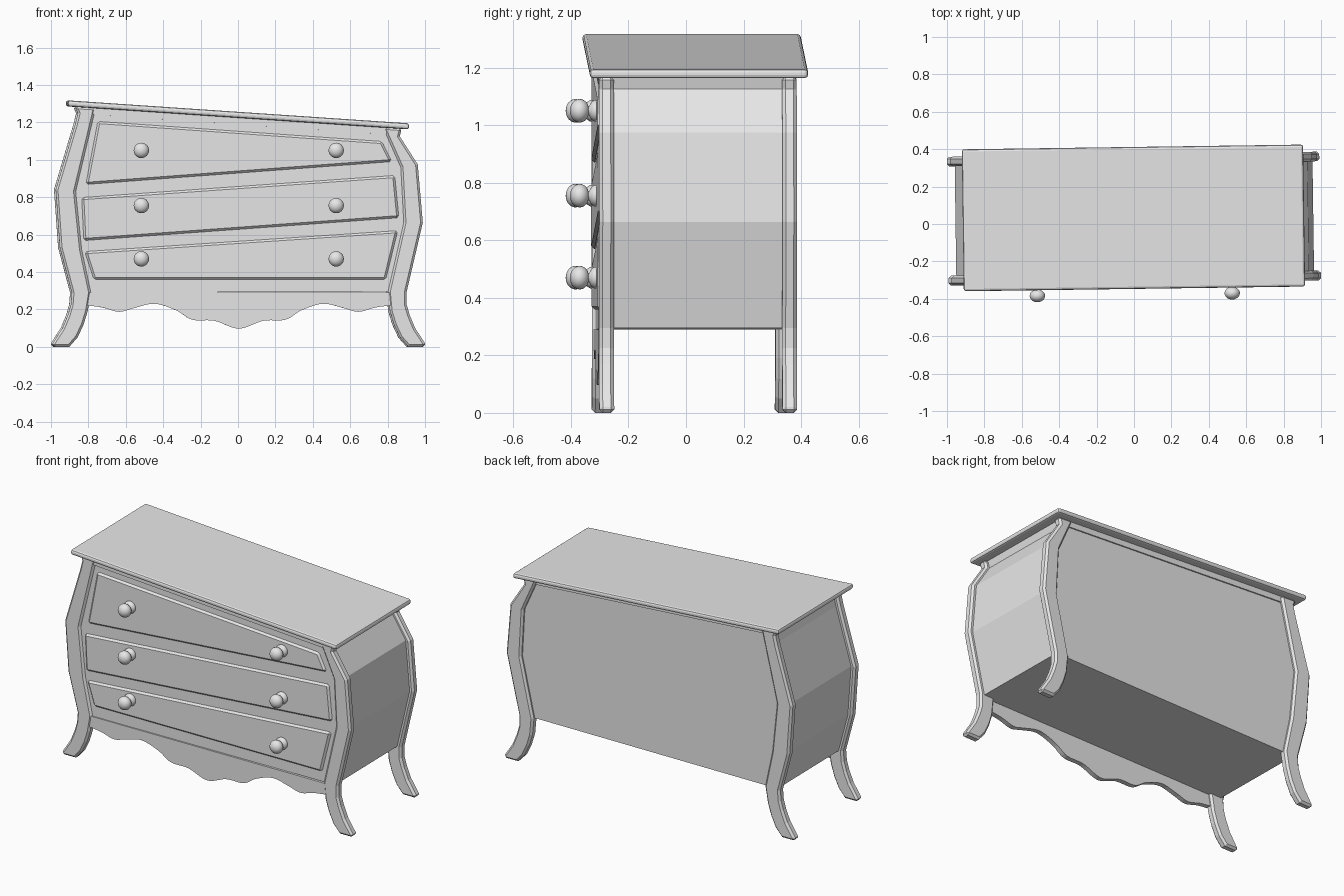
import bpy, bmesh, math
from mathutils import Matrix, Vector

if "Cube" in bpy.data.objects:
    bpy.data.objects.remove(bpy.data.objects["Cube"])

TWIST = 0.0139  # the whole chest stands very slightly turned

grey = bpy.data.materials.new("grey")
grey.diffuse_color = (0.8, 0.8, 0.8, 1)
grey.use_nodes = True
grey.node_tree.nodes["Principled BSDF"].inputs["Base Color"].default_value = grey.diffuse_color


def finish(name, bm):
    bmesh.ops.recalc_face_normals(bm, faces=bm.faces)
    me = bpy.data.meshes.new(name)
    bm.to_mesh(me)
    bm.free()
    me.materials.append(grey)
    ob = bpy.data.objects.new(name, me)
    bpy.context.collection.objects.link(ob)
    ob.rotation_euler.z = TWIST
    return ob


def prism(name, pts, y0, y1, bevel=0, segments=1):
    """Front outline (x, z) extruded in depth, with optional bevelled rims."""
    bm = bmesh.new()
    f = bm.faces.new([bm.verts.new((x, y0, z)) for x, z in pts])
    new = bmesh.ops.extrude_face_region(bm, geom=[f])["geom"]
    bmesh.ops.translate(bm, vec=(0, y1 - y0, 0),
                        verts=[v for v in new if isinstance(v, bmesh.types.BMVert)])
    ob = finish(name, bm)
    if bevel:
        m = ob.modifiers.new("bevel", "BEVEL")
        m.width = bevel
        m.segments = segments
        m.limit_method = "ANGLE"
        m.angle_limit = math.radians(55)
    return ob


def under(x):
    """Height of the sloping underside of the top."""
    return 1.224 - 0.0673 * x


def smooth_path(pts, n=6):
    """Catmull-Rom curve through the points."""
    p = [Vector(q) for q in [pts[0]] + pts + [pts[-1]]]
    out = []
    for i in range(1, len(p) - 2):
        a, b, c, d = p[i - 1:i + 3]
        for k in range(n):
            t = k / n
            out.append(0.5 * (2 * b + (c - a) * t + (2 * a - 5 * b + 4 * c - d) * t * t
                              + (3 * b - a - 3 * c + d) * t ** 3))
    return [tuple(q) for q in out] + [pts[-1]]


# Leg outlines, outer edge downwards and inner edge upwards
left_outer = [(-0.877, 1.285), (-0.861, 1.248), (-0.875, 1.19), (-0.979, 0.841),
              (-0.957, 0.53), (-0.893, 0.289)]
right_outer = [(0.872, 1.168), (0.861, 1.125), (0.957, 0.975), (0.984, 0.664), (0.898, 0.295)]
foot_outer = [(0.898, 0.225), (0.914, 0.17), (0.943, 0.1), (0.995, 0.02), (0.996, 0.0)]
foot_inner = [(0.906, 0.0), (0.862, 0.05), (0.83, 0.118), (0.808, 0.19)]
left_inner = [(-0.791, 0.29), (-0.84, 0.52), (-0.872, 0.83), (-0.765, 1.278)]
right_inner = [(0.798, 0.295), (0.882, 0.664), (0.866, 0.96), (0.77, 1.175)]
foot = foot_outer + foot_inner
left_leg = left_outer + [(-x, z) for x, z in foot] + left_inner
right_leg = right_outer + foot + right_inner
for side, outline in (("left", left_leg), ("right", right_leg)):
    prism("front_leg_" + side, outline, -0.315, -0.263, 0.012)
    prism("back_leg_" + side, outline, 0.322, 0.373, 0.012)

# Solid carcass with bulging sides, set in from the legs
body = [(x + 0.025, z) for x, z in left_outer] + [(x - 0.025, z) for x, z in reversed(right_outer)]
prism("carcass", body, -0.303, 0.352)

# Sloping top board
prism("top_board", [(-0.915, under(-0.915)), (0.91, under(0.91)),
                    (0.91, under(0.91) + 0.032), (-0.915, under(-0.915) + 0.032)],
      -0.347, 0.412, 0.012, 2)

# Rail under the top, front and back
prism("top_rail", [(-0.78, under(-0.78) - 0.035), (0.79, under(0.79) - 0.035),
                   (0.79, under(0.79) + 0.005), (-0.78, under(-0.78) + 0.005)], -0.311, 0.36)

# Crooked drawer fronts
drawers = {
    "top": [(-0.754, 1.205), (0.765, 1.098), (0.818, 0.99), (-0.818, 0.868)],
    "middle": [(-0.84, 0.798), (0.834, 0.916), (0.856, 0.69), (-0.829, 0.568)],
    "bottom": [(-0.824, 0.509), (0.85, 0.621), (0.786, 0.359), (-0.775, 0.359)],
}
for name, outline in drawers.items():
    prism("drawer_" + name, outline, -0.318, -0.295, 0.013)

# Scalloped apron
wave = [(0.0, 0.097), (0.13, 0.139), (0.25, 0.145), (0.335, 0.195), (0.45, 0.23),
        (0.56, 0.207), (0.64, 0.187), (0.73, 0.21), (0.82, 0.222)]
wave = [(-x, z) for x, z in reversed(wave[1:])] + wave
prism("apron", smooth_path(wave) + [(0.81, 0.29), (-0.81, 0.29)], -0.31, -0.28)


# Turned knobs: round base, thin neck and ball
def knob(name, x, z):
    prof = [(0.026, -0.305), (0.036, -0.315), (0.038, -0.325), (0.03, -0.337), (0.017, -0.343),
            (0.017, -0.347)]
    prof += [(0.041 * math.sin(a), -0.377 + 0.034 * math.cos(a))
             for a in [math.radians(30 + 15 * i) for i in range(11)]]
    bm = bmesh.new()
    vs = [bm.verts.new((r, y, 0)) for r, y in prof + [(0, -0.411)]]
    es = [bm.edges.new(e) for e in zip(vs, vs[1:])]
    bmesh.ops.spin(bm, geom=vs + es, cent=(0, 0, 0), axis=(0, 1, 0),
                   angle=math.tau, steps=24)
    bmesh.ops.remove_doubles(bm, verts=bm.verts, dist=1e-4)
    bmesh.ops.transform(bm, matrix=Matrix.Translation((x, 0, z)), verts=bm.verts)
    for f in bm.faces:
        f.smooth = True
    finish(name, bm)


for row, z in (("top", 1.05), ("middle", 0.755), ("bottom", 0.47)):
    knob("knob_left_" + row, -0.522, z)
    knob("knob_right_" + row, 0.52, z)
